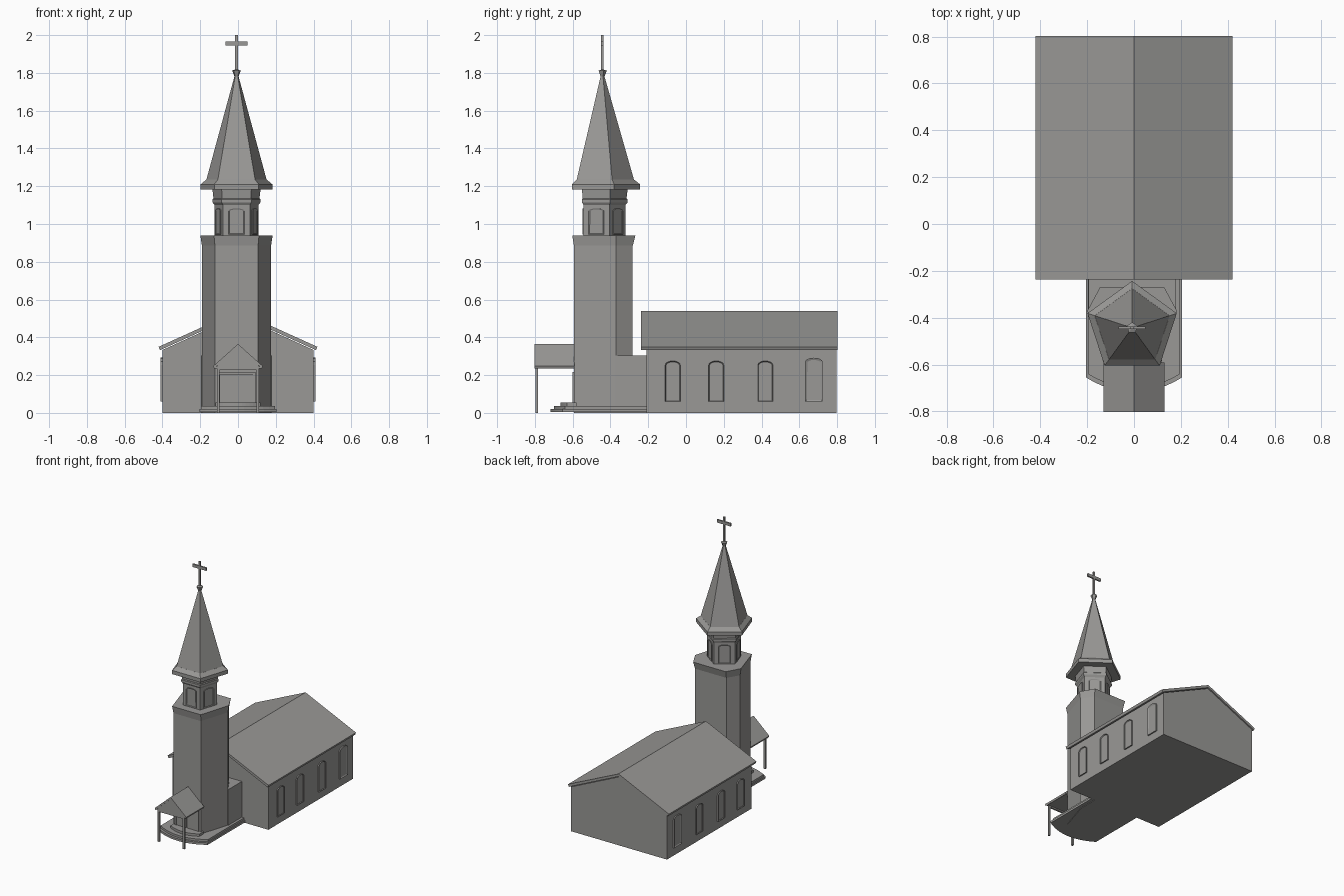
import bpy, bmesh, math
from mathutils import Matrix, Vector

if "Cube" in bpy.data.objects:
    bpy.data.objects.remove(bpy.data.objects["Cube"])

stone = bpy.data.materials.new("stone grey")
stone.diffuse_color = (0.32, 0.315, 0.305, 1)
stone.use_nodes = True
stone.node_tree.nodes["Principled BSDF"].inputs["Base Color"].default_value = stone.diffuse_color
CX, CY = -0.008, -0.443          # tower axis


def finish(name, bm):
    bmesh.ops.recalc_face_normals(bm, faces=bm.faces)
    me = bpy.data.meshes.new(name)
    bm.to_mesh(me)
    bm.free()
    me.materials.append(stone)
    ob = bpy.data.objects.new(name, me)
    bpy.context.collection.objects.link(ob)
    return ob


def loft_bm(rings):
    bm = bmesh.new()
    vs = [[bm.verts.new(p) for p in r] for r in rings]
    n = len(vs[0])
    for a, b in zip(vs, vs[1:]):
        for i in range(n):
            bm.faces.new((a[i], a[(i + 1) % n], b[(i + 1) % n], b[i]))
    bm.faces.new(vs[0][::-1])
    bm.faces.new(vs[-1])
    bmesh.ops.recalc_face_normals(bm, faces=bm.faces)
    return bm


def loft(name, rings):
    return finish(name, loft_bm(rings))


def box(name, x0, x1, y0, y1, z0, z1):
    r = [(x0, y0), (x1, y0), (x1, y1), (x0, y1)]
    return loft(name, [[(x, y, z) for x, y in r] for z in (z0, z1)])


def along_y(name, profile, y0, y1):
    return loft(name, [[(x, y, z) for x, z in profile] for y in (y0, y1)])


def pentagon(name, steps):
    # stacked five-sided rings, one corner towards the back
    rings = []
    for r, z in steps:
        rings.append([(CX + r * math.cos(math.radians(90 + 72 * i)),
                       CY + r * math.sin(math.radians(90 + 72 * i)), z) for i in range(5)])
    return loft(name, rings)


def arch_window(name, pos, angle, w, h, rise, depth, frame):
    # arched plate with recessed pane; angle is the outward direction
    pts = [(-w / 2, 0), (w / 2, 0)]
    for i in range(9):
        t = math.pi * i / 8
        pts.append((w / 2 * math.cos(t), h - rise + rise * math.sin(t)))
    bm = loft_bm([[(x, y, z) for x, z in pts] for y in (0.01, -depth)])
    front = min(bm.faces, key=lambda f: f.calc_center_median().y)
    bmesh.ops.inset_region(bm, faces=[front], thickness=frame, depth=-depth * 0.6)
    bm.transform(Matrix.Translation(Vector(pos)) @ Matrix.Rotation(angle + math.pi / 2, 4, 'Z'))
    return finish(name, bm)


# nave walls and two roof slabs
along_y("nave_walls", [(-0.4, 0), (0.4, 0), (0.4, 0.333), (0, 0.515), (-0.4, 0.333)], -0.21, 0.797)
for s, side in ((1, "right"), (-1, "left")):
    along_y("nave_roof_" + side, [(0, 0.54), (s * 0.42, 0.35), (s * 0.413, 0.332), (0, 0.52)],
            -0.237, 0.803)
    # nave windows
    for i, y in enumerate((-0.07, 0.16, 0.42, 0.677)):
        big = i == 3
        arch_window(f"nave_window_{side}_{i}", (s * 0.4, y, 0.06), 0 if s > 0 else math.pi,
                    0.092 if big else 0.08, 0.232 if big else 0.215, 0.022, 0.009,
                    0.012 if big else 0.005)

# low link between tower and nave
box("link_block", CX - 0.187, CX + 0.187, -0.372, -0.2, 0, 0.305)

# tower shaft with flared top
plan = [(-0.114, -0.593), (0.114, -0.593), (0.183, -0.37), (0.13, -0.282), (-0.13, -0.282), (-0.183, -0.37)]
flare = [(-0.119, -0.602), (0.119, -0.602), (0.191, -0.37), (0.136, -0.268), (-0.136, -0.268), (-0.191, -0.37)]
loft("tower_shaft", [[(CX + x, y, z) for x, y in p] for p, z in
                     ((plan, 0), (plan, 0.885), (flare, 0.938))])

# belfry, neck mouldings, eaves, spire and finial
pentagon("belfry", [(0.122, 0.93), (0.122, 1.105)])
pentagon("belfry_neck", [(0.122, 1.1), (0.134, 1.115), (0.134, 1.13), (0.128, 1.135), (0.134, 1.185)])
pentagon("spire_eaves", [(0.2, 1.182), (0.2, 1.21), (0.168, 1.235)])
pentagon("spire", [(0.168, 1.233), (0.009, 1.79)])
pentagon("finial", [(0.009, 1.775), (0.024, 1.812), (0.006, 1.818)])
for i in range(5):
    a = math.radians(-90 + 72 * i)
    d = 0.122 * math.cos(math.radians(36))
    arch_window(f"belfry_window_{i}", (CX + d * math.cos(a), CY + d * math.sin(a), 0.945), a,
                0.084, 0.138, 0.014, 0.006, 0.006)

# cross
box("cross_post", CX - 0.007, CX + 0.007, CY - 0.006, CY + 0.006, 1.8, 2.0)
box("cross_arm", CX - 0.058, CX + 0.058, CY - 0.006, CY + 0.006, 1.945, 1.967)


# bowed entrance steps
def step(name, hw, y_side, y_front, z0, z1, y_back):
    pts = [(hw, y_back), (-hw, y_back)]
    for i in range(13):
        t = -1 + i / 6
        pts.append((hw * t, y_front + (y_side - y_front) * t * t))
    loft(name, [[(x, y, z) for x, y in pts] for z in (z0, z1)])


step("lower_step", 0.205, -0.655, -0.718, 0.004, 0.02, -0.205)
step("middle_step", 0.197, -0.64, -0.7, 0.02, 0.036, -0.205)
step("upper_step", 0.12, -0.63, -0.665, 0.036, 0.054, -0.58)

# porch: gabled roof, gable panel, posts and beam
for s, side in ((1, "right"), (-1, "left")):
    along_y("porch_roof_" + side, [(0, 0.365), (s * 0.131, 0.248), (s * 0.126, 0.235), (0, 0.35)],
            -0.803, -0.59)
    box("porch_post_" + side, s * 0.105 - 0.007, s * 0.105 + 0.007, -0.797, -0.783, 0, 0.24)
along_y("porch_gable", [(-0.124, 0.236), (0.124, 0.236), (0, 0.352)], -0.797, -0.59)
box("porch_beam", -0.112, 0.112, -0.797, -0.783, 0.226, 0.238)

# entrance doors with frame
for s, side in ((1, "right"), (-1, "left")):
    box("door_" + side, CX + min(0.003 * s, 0.085 * s), CX + max(0.003 * s, 0.085 * s),
        -0.599, -0.59, 0.054, 0.2)
    box("door_jamb_" + side, CX + s * 0.093 - 0.007, CX + s * 0.093 + 0.007, -0.602, -0.59, 0.04, 0.214)
box("door_lintel", CX - 0.1, CX + 0.1, -0.602, -0.59, 0.202, 0.216)
